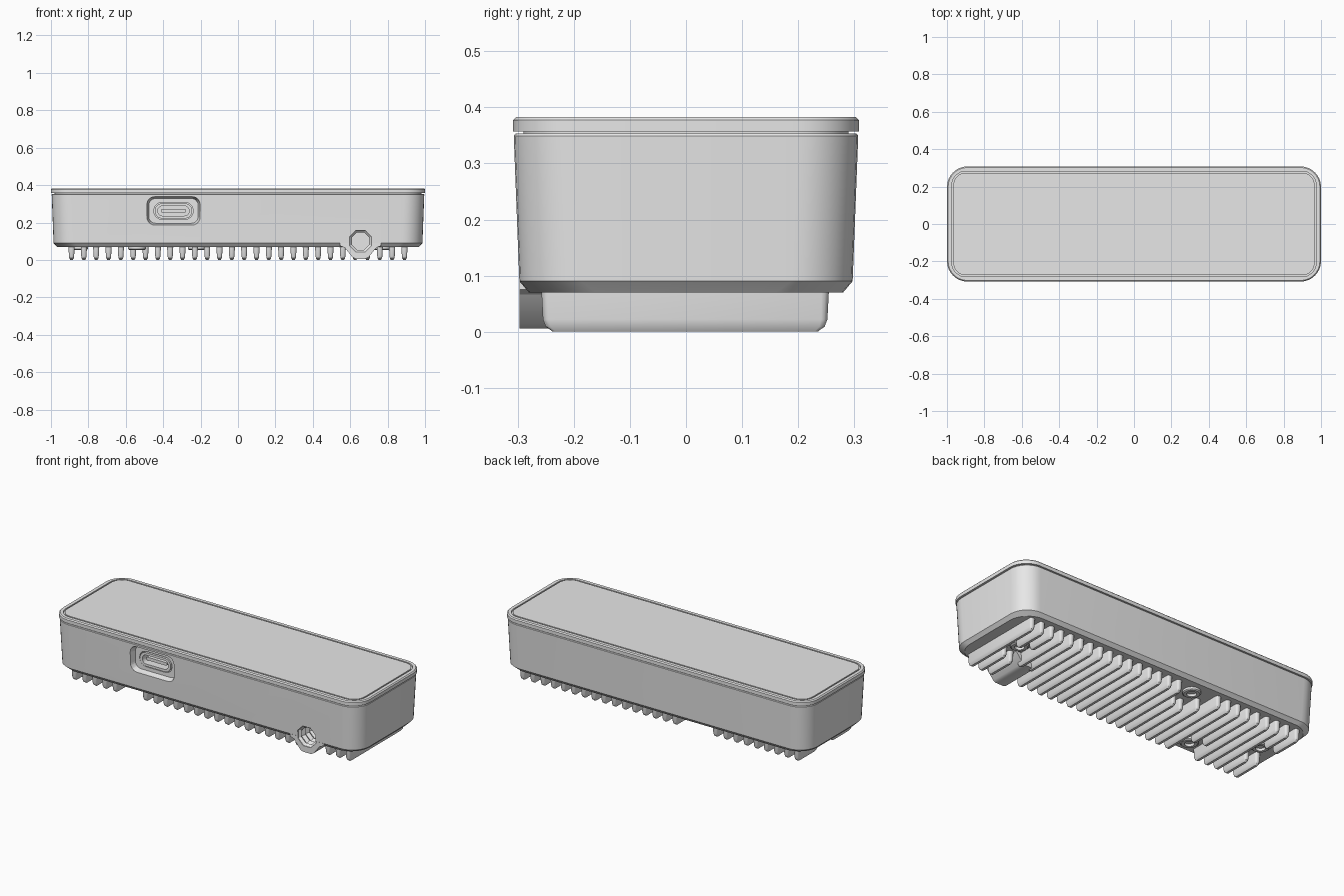
import bpy, bmesh, math
from mathutils import Vector

cube = bpy.data.objects.get("Cube")
if cube:
    bpy.data.objects.remove(cube, do_unlink=True)

grey = bpy.data.materials.new("light_grey")
grey.use_nodes = True
grey.diffuse_color = (0.8, 0.8, 0.8, 1)
grey.node_tree.nodes["Principled BSDF"].inputs["Base Color"].default_value = (0.8, 0.8, 0.8, 1)


def rounded(hx, hy, r, seg=8, cx=0, cy=0):
    """Outline of a rounded rectangle, counter-clockwise."""
    pts = []
    for k, (sx, sy) in enumerate([(1, 1), (-1, 1), (-1, -1), (1, -1)]):
        for i in range(seg + 1):
            a = math.pi / 2 * (k + i / seg)
            pts.append((cx + sx * (hx - r) + r * math.cos(a), cy + sy * (hy - r) + r * math.sin(a)))
    return pts


def circle(r, n=24, cx=0, cy=0):
    return [(cx + r * math.cos(2 * math.pi * (i + .5) / n),
             cy + r * math.sin(2 * math.pi * (i + .5) / n)) for i in range(n)]


def loft(bm, rings):
    """Skin a stack of (outline, height) rings and cap both ends."""
    loops = [[bm.verts.new((x, y, h)) for x, y in pts] for pts, h in rings]
    n = len(loops[0])
    for a, b in zip(loops, loops[1:]):
        for i in range(n):
            bm.faces.new((a[i], a[(i + 1) % n], b[(i + 1) % n], b[i]))
    bm.faces.new(loops[0][::-1])
    bm.faces.new(loops[-1])


def make(name, stacks, facing_front=False, smooth=True):
    """Object from ring stacks; facing_front turns heights into the y axis."""
    bm = bmesh.new()
    for rings in stacks:
        loft(bm, rings)
    if facing_front:
        for v in bm.verts:
            v.co = Vector((v.co.x, v.co.z, v.co.y))
    bmesh.ops.recalc_face_normals(bm, faces=bm.faces)
    mesh = bpy.data.meshes.new(name)
    bm.to_mesh(mesh)
    bm.free()
    mesh.materials.append(grey)
    ob = bpy.data.objects.new(name, mesh)
    bpy.context.collection.objects.link(ob)
    if smooth:
        shade(ob)
    return ob


def shade(ob):
    bpy.ops.object.select_all(action='DESELECT')
    ob.select_set(True)
    bpy.context.view_layer.objects.active = ob
    bpy.ops.object.shade_smooth_by_angle(angle=math.radians(30))


def cut(ob, *cutters):
    for c in cutters:
        m = ob.modifiers.new("cut", 'BOOLEAN')
        m.operation, m.solver, m.object = 'DIFFERENCE', 'EXACT', c
        bpy.context.view_layer.objects.active = ob
        bpy.ops.object.modifier_apply(modifier=m.name)
    shade(ob)


# Main shell, slightly tapered with a chamfered underside
body = make("body", [[
    (rounded(.968, .280, .12), .07),
    (rounded(.986, .297, .11), .09),
    (rounded(.996, .307, .11), .349),
    (rounded(.993, .304, .107), .353)]])

# Lid: neck below, rim, narrow groove and flush top panel
make("lid", [[
    (rounded(.980, .290, .095), .345),
    (rounded(.980, .290, .095), .357),
    (rounded(1.0, .308, .11), .357),
    (rounded(1.0, .308, .11), .377),
    (rounded(.994, .302, .104), .383),
    (rounded(.974, .282, .075), .383),
    (rounded(.974, .282, .075), .372),
    (rounded(.966, .274, .068), .372),
    (rounded(.966, .274, .068), .383)]])

# Threaded mounting boss at the front
BX, BZ = .655, .10
outline = [(.545, .12), (.545, .075), (.57, .066), (.612, .014), (.628, .006),
           (.682, .006), (.698, .014), (.74, .066), (.765, .075), (.765, .12)]
boss = make("mount_boss", [[(outline, -.2965), (outline, -.06)]], True)

# Cutters: zigzag thread and port recess
thread = []
for i in range(9):
    thread.append((circle(.063 if i % 2 == 0 else .05, 8, BX, BZ), -.33 if i == 0 else -.298 + .018 * i))
thread.insert(1, (circle(.063, 8, BX, BZ), -.292))
thread_cutter = make("thread_cutter", [thread], True, False)
PX, PZ = -.345, .262
port_cutter = make("port_cutter", [[
    (rounded(.142, .076, .042, 6, PX, PZ), -.35),
    (rounded(.142, .076, .042, 6, PX, PZ), -.30),
    (rounded(.132, .066, .036, 6, PX, PZ), -.27)]], True, False)
slot_cutter = make("slot_cutter", [[
    (rounded(.105, .045, .044, 8, PX, PZ), -.30),
    (rounded(.105, .045, .044, 8, PX, PZ), -.20)]], True, False)
cut(body, thread_cutter, port_cutter, slot_cutter)
cut(boss, thread_cutter)
for c in (thread_cutter, port_cutter, slot_cutter):
    bpy.data.objects.remove(c, do_unlink=True)

# Port: metal sleeve and inner tongue
make("port_sleeve", [[
    (rounded(.100, .040, .039, 8, PX, PZ), -.195),
    (rounded(.100, .040, .039, 8, PX, PZ), -.275),
    (rounded(.084, .026, .025, 8, PX, PZ), -.275),
    (rounded(.084, .026, .025, 8, PX, PZ), -.205)]], True)
make("port_tongue", [[
    (rounded(.068, .009, .008, 4, PX, PZ), -.19),
    (rounded(.068, .009, .008, 4, PX, PZ), -.262)]], True)

# Screws under the body: x, y, clearance radius
screws = [(.77, 0, .065), (-.85, 0, .065), (-.22, .2, .08), (-.54, -.2, .08)]
make("screws", [[
    (circle(.048, 24, x, y), .08),
    (circle(.048, 24, x, y), .058),
    (circle(.042, 24, x, y), .053),
    (circle(.026, 24, x, y), .053),
    (circle(.026, 24, x, y), .068)] for x, y, r in screws])


def fin_spans(x):
    """Lengths of one fin left over after clearing screws and boss."""
    spans = [(-.1 if abs(x - BX) < .08 else -.258, .255)]
    for sx, sy, r in screws:
        if abs(x - sx) < r:
            h = math.sqrt(r * r - (x - sx) ** 2) + .01
            spans = [s for a, b in spans
                     for s in ((a, min(b, sy - h)), (max(a, sy + h), b))]
    return [(a, b) for a, b in spans if b - a > .05]


# Cooling fins
stacks = []
for i in range(28):
    x = -.89 + 1.78 * i / 27
    for a, b in fin_spans(x):
        mid, half = (a + b) / 2, (b - a) / 2
        stacks.append([(rounded(w, half - d, w * .8, 3, x, mid), z) for w, d, z in
                       [(.017, 0, .078), (.014, .003, .022), (.012, .008, .009), (.008, .018, .002), (.007, .02, 0)]])
make("cooling_fins", stacks)
